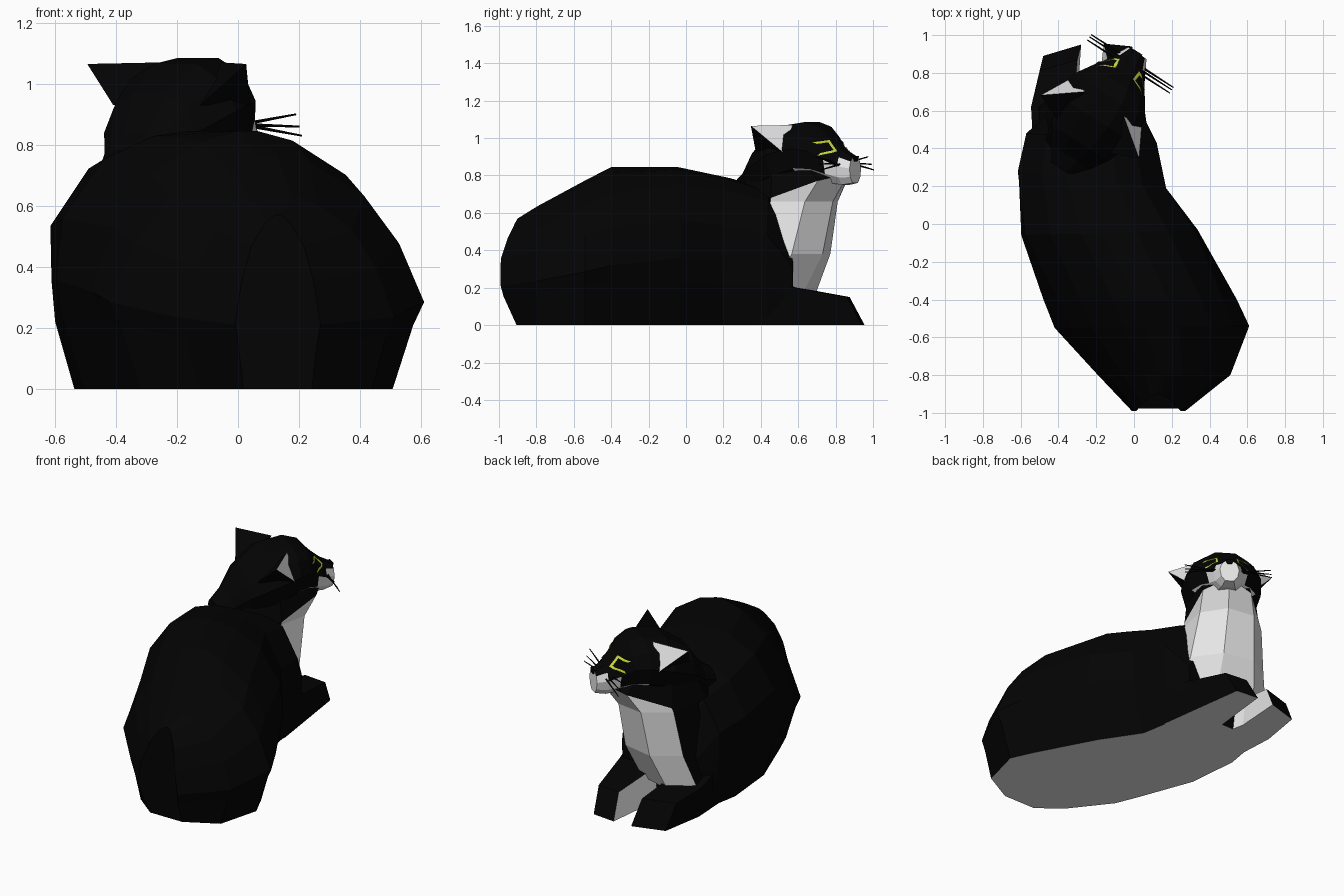
import bpy, bmesh, math
from mathutils import Vector
from mathutils.bvhtree import BVHTree

cube = bpy.data.objects.get("Cube")
if cube:
    bpy.data.objects.remove(cube)


def material(name, rgb):
    m = bpy.data.materials.new(name)
    m.use_nodes = True
    m.diffuse_color = (*rgb, 1)
    node = next(n for n in m.node_tree.nodes if n.type == 'BSDF_PRINCIPLED')
    node.inputs["Base Color"].default_value = (*rgb, 1)
    node.inputs["Roughness"].default_value = 0.9
    return m


BLACK = material("black fur", (0.001, 0.001, 0.001))
WHITE = material("white fur", (0.8, 0.8, 0.8))
YELLOW = material("yellow green", (0.6, 0.7, 0.04))

# The head is turned: side and facing axes on the ground plane
SIDE, FACE = Vector((0.84, -0.54, 0)), Vector((0.54, 0.84, 0))
HEAD = Vector((-0.185, 0.59, 0))


def turned(l, a, z):
    return HEAD + SIDE * l + FACE * a + Vector((0, 0, z))


def finish(name, bm, mats, rule=None):
    bmesh.ops.recalc_face_normals(bm, faces=bm.faces)
    bm.normal_update()
    if rule:
        for f in bm.faces:
            f.material_index = int(rule(f.calc_center_median(), f.normal))
    me = bpy.data.meshes.new(name)
    bm.to_mesh(me)
    bm.free()
    ob = bpy.data.objects.new(name, me)
    bpy.context.collection.objects.link(ob)
    for m in mats:
        me.materials.append(m)
    return ob


def loft(name, rings, mats, rule=None):
    bm = bmesh.new()
    rows = [[bm.verts.new(p) for p in ring] for ring in rings]
    n = len(rows[0])
    for a, b in zip(rows, rows[1:]):
        for i in range(n):
            j = (i + 1) % n
            bm.faces.new((a[i], a[j], b[j], b[i]))
    bm.faces.new(rows[0])
    bm.faces.new(rows[-1])
    return finish(name, bm, mats, rule)


# Body: sections between left and right outline points, with a top height
rear = [(.8, 0), (.93, .27), (1, .37), (.84, .62), (.62, .82), (.28, .96), (.06, 1)]
fore = [(.8, 0), (.96, .28), (.99, .45), (1, .68), (.68, .92), (.33, .99), (.08, 1)]
stations = [  # left x, left y, right x, right y, top, blend
    (-.01, -1, .27, -1, .57, 0),
    (-.2, -.79, .51, -.8, .635, 0),
    (-.42, -.55, .61, -.54, .77, 0),
    (-.48, -.4, .545, -.4, .845, .1),
    (-.6, -.06, .34, -.03, .845, .7),
    (-.615, .28, .17, .19, .785, 1),
    (-.57, .48, .12, .43, .72, 1),
    (-.46, .58, .05, .57, .46, 1),
]
rings = []
for k, (lx, ly, rx, ry, top, t) in enumerate(stations):
    half = [(p[0] * (1 - t) + q[0] * t, p[1] * (1 - t) + q[1] * t) for p, q in zip(rear, fore)]
    ring = []
    for u, v in half + [(-u, v) for u, v in reversed(half)]:
        s, z = (u + 1) / 2, v * top
        lean = .1 * (abs(z - .28) / .29) ** 1.7 if k == 0 else 0
        ring.append((lx + (rx - lx) * s, ly + (ry - ly) * s + lean, z))
    rings.append(ring)
loft("body", rings, [BLACK, WHITE], lambda c, n: n.z < -.9)


# Chest and neck: octagonal rings, raised at the throat, white on the facing half
def octagon(x, y, z, wide, deep, throat=0):
    ring = []
    for i in range(8):
        c, s = math.cos(i * math.pi / 4), math.sin(i * math.pi / 4)
        front = max(0, c) * throat
        ring.append(Vector((x, y, z + front)) + SIDE * wide * s * (1 - front) + FACE * deep * c)
    return ring


loft("chest", [octagon(-.24, .43, .15, .33, .22), octagon(-.22, .52, .38, .27, .25),
               octagon(-.21, .575, .66, .23, .25), octagon(-.2, .575, .68, .225, .35, .13),
               octagon(-.2, .57, .9, .2, .2)],
     [BLACK, WHITE], lambda c, n: n.dot(FACE) > .2 and c.z < .775)

# Head: tapered sections from nape to muzzle, white under the jaw
sections = [  # along, half width, bottom, top
    (-.36, .07, .68, .78), (-.28, .12, .68, .84), (-.19, .18, .68, .97), (-.04, .24, .72, 1.065),
    (.1, .225, .77, 1.085), (.185, .17, .77, 1.06), (.25, .125, .76, .985),
    (.315, .09, .75, .93), (.375, .058, .76, .9),
]
shape = [(.45, 0), (.85, .22), (1, .55), (.8, .82), (.35, 1)]
shape += [(-u, v) for u, v in reversed(shape)]


def white_jaw(c, n):
    along = (c - HEAD).dot(FACE)
    return (along > .26 and c.z < .875) or (along > .1 and n.z < -.45)


head = loft("head", [[turned(u * w, a, lo + (hi - lo) * v) for u, v in shape]
                     for a, w, lo, hi in sections], [BLACK, WHITE], white_jaw)
tree = BVHTree.FromPolygons([v.co for v in head.data.vertices],
                            [tuple(p.vertices) for p in head.data.polygons])

# Nose
loft("nose", [[turned(l, a, z) for l, z in ((-.028, .903), (.028, .903), (.013, .875), (-.013, .875))]
              for a in (.36, .382)], [BLACK])


def on_face(l, z):
    hit = tree.ray_cast(turned(l, 1, z), -FACE)[0]
    return (hit or turned(l, .2, z)) + FACE * .007


for s, label in ((1, "left"), (-1, "right")):
    # Ears: pyramids with a white opening
    bm = bmesh.new()
    tip, inner, outer, back = [bm.verts.new(turned(s * l, a, z)) for l, a, z in
                               ((.31, -.09, 1.065), (.12, .055, 1.07), (.23, .06, .925), (.17, -.15, .93))]
    for f in ((tip, inner, outer), (tip, outer, back), (tip, back, inner), (inner, back, outer)):
        bm.faces.new(f)
    finish(label + "_ear", bm, [BLACK, WHITE], lambda c, n: n.dot(FACE) > .25)

    # Eyes: open outline ribbons laid on the face
    corners = [Vector(p) for p in ((.145, .978), (.055, .99), (.06, .93), (.145, .905))]
    mid = sum(corners, Vector((0, 0))) / 4
    bm = bmesh.new()
    for p, q in zip(corners, corners[1:]):
        row = []
        for i in range(7):
            c = p.lerp(q, i / 6)
            d = c.lerp(mid, .32)
            row.append([bm.verts.new(on_face(s * e.x, e.y)) for e in (c, d)])
        for a, b in zip(row, row[1:]):
            bm.faces.new((a[0], a[1], b[1], b[0]))
    finish(label + "_eye", bm, [YELLOW])

    # Whiskers: thin spikes
    for i, (a, z, end) in enumerate(((.325, .86, .83), (.31, .865, .86), (.29, .87, .9))):
        start, stop = turned(s * .07, a, z), turned(s * .26, a, end)
        ring = [Vector((0, 0, .006)), FACE * .006, Vector((0, 0, -.006)), FACE * -.006]
        loft(f"{label}_whisker_{i + 1}", [[start + r for r in ring], [stop + r * .5 for r in ring]], [BLACK])


# Front paws: sloping wedges, white inside and beneath
def paw(name, rows, inward):
    rings = [[(o, y, 0), (i, yi, 0), (i - inward * .02, yi - cut, h), (o - inward * .02, y - cut, h)]
             for o, y, i, yi, h, cut in rows]
    loft(name, rings, [BLACK, WHITE], lambda c, n: n.z < -.9 or n.x * inward > .6)


paw("right_front_paw", [(-.51, .35, -.25, .4, .27, 0), (-.525, .62, -.3, .65, .19, 0),
                        (-.48, .89, -.28, .95, .15, .08)], 1)
paw("left_front_paw", [(.07, .36, -.24, .4, .27, 0), (.04, .58, -.2, .6, .2, 0),
                       (-.01, .94, -.16, .955, .15, .08)], -1)
